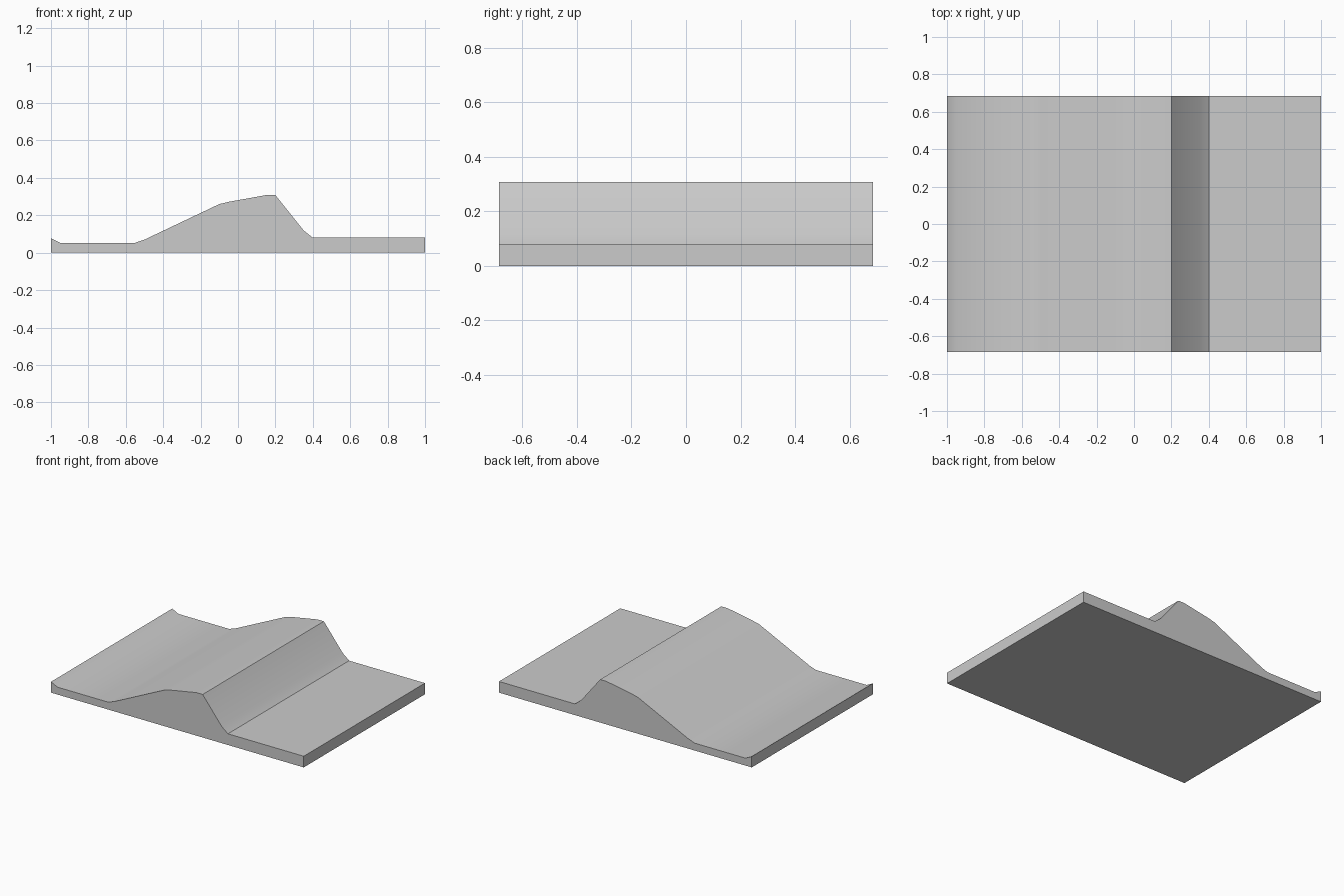
import bpy
import bmesh
import math
from mathutils import Vector

cube = bpy.data.objects.get("Cube")
if cube:
    bpy.data.objects.remove(cube, do_unlink=True)

HALF_DEPTH = 0.685

# Plain grey finish
grey = bpy.data.materials.new("plain_grey")
grey.use_nodes = True
colour = (0.6, 0.6, 0.6, 1)
grey.diffuse_color = colour
grey.node_tree.nodes["Principled BSDF"].inputs["Base Color"].default_value = colour

# Cross-section: raised lip, low flat, long ramp, crest, steep drop, high flat
surface = [(-1, 0.078), (-0.95, 0.053), (-0.55, 0.053), (-0.5, 0.07),
           (-0.1, 0.26), (-0.05, 0.272), (0.15, 0.308), (0.2, 0.308),
           (0.35, 0.12), (0.4, 0.08), (1, 0.08)]
outline = [(-1, 0), (1, 0)] + surface[::-1]

# Sweep the cross-section from front to back
bm = bmesh.new()
profile = bm.faces.new([bm.verts.new((x, -HALF_DEPTH, z)) for x, z in outline])
swept = bmesh.ops.extrude_face_region(bm, geom=[profile], use_keep_orig=True)
back = [v for v in swept["geom"] if isinstance(v, bmesh.types.BMVert)]
bmesh.ops.translate(bm, verts=back, vec=Vector((0, 2 * HALF_DEPTH, 0)))
bmesh.ops.recalc_face_normals(bm, faces=bm.faces)

mesh = bpy.data.meshes.new("ridged_slab")
bm.to_mesh(mesh)
bm.free()
mesh.materials.append(grey)
slab = bpy.data.objects.new("ridged_slab", mesh)
bpy.context.collection.objects.link(slab)

# Soft bends, crisp crest, foot and outer edges
bpy.ops.object.select_all(action="DESELECT")
slab.select_set(True)
bpy.context.view_layer.objects.active = slab
bpy.ops.object.shade_smooth_by_angle(angle=math.radians(30))
